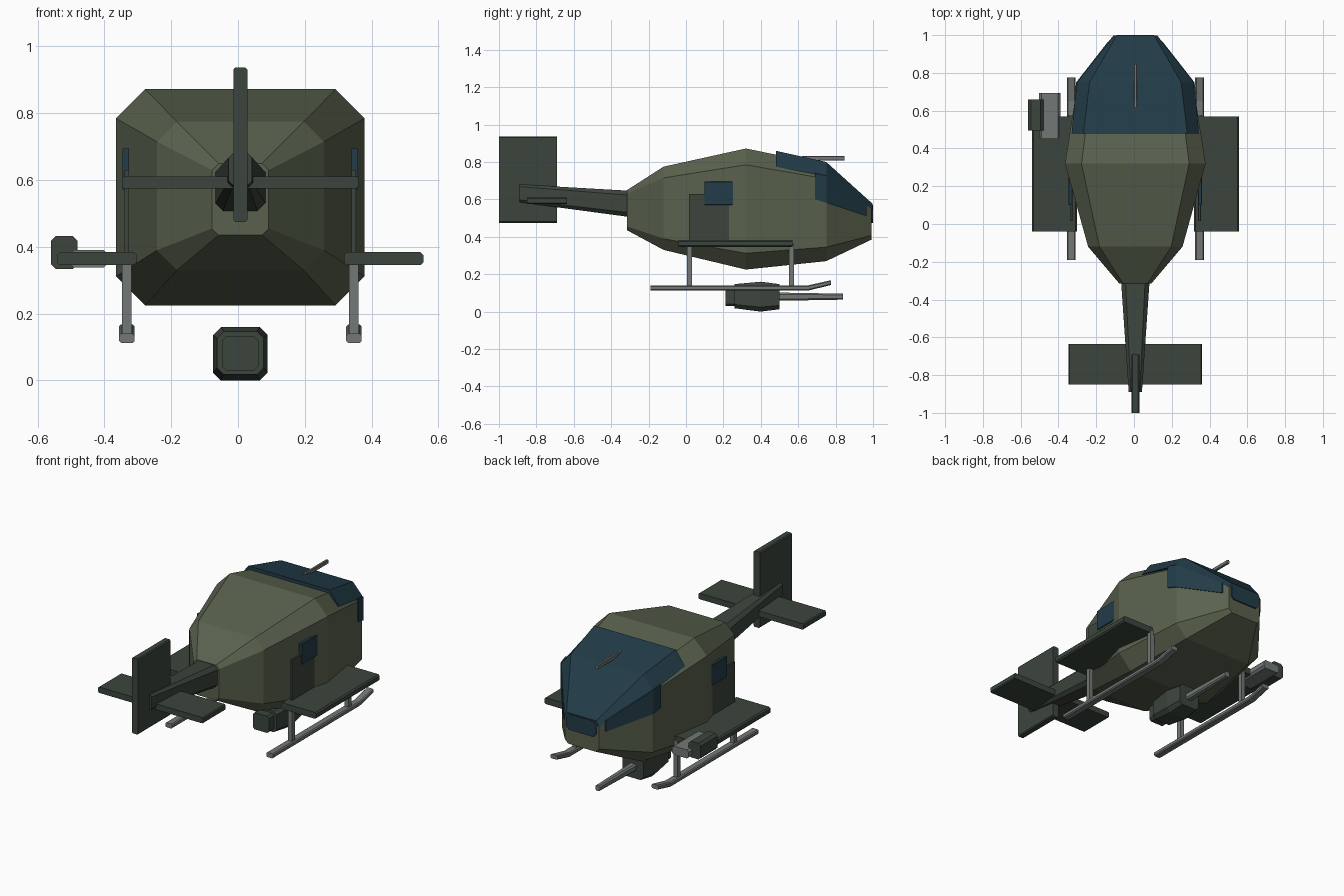
import bpy, bmesh

CX = 0.007  # the airframe sits a touch right of centre because of the side gun


def material(name, rgb):
    m = bpy.data.materials.new(name)
    m.diffuse_color = (*rgb, 1)
    return m


OLIVE = material("olive", (0.10, 0.12, 0.075))
DARK = material("dark_green", (0.045, 0.06, 0.047))
GLASS = material("glass", (0.016, 0.045, 0.065))
METAL = material("metal", (0.17, 0.19, 0.18))


def loft(name, sections, mat):
    """Skin a list of (y, ring of (x, z)) sections and cap both ends."""
    bm = bmesh.new()
    rings = [[bm.verts.new((x + CX, y, z)) for x, z in ring] for y, ring in sections]
    n = len(rings[0])
    for a, b in zip(rings, rings[1:]):
        for i in range(n):
            bm.faces.new((a[i], a[(i + 1) % n], b[(i + 1) % n], b[i]))
    bm.faces.new(rings[0])
    bm.faces.new(rings[-1])
    bmesh.ops.recalc_face_normals(bm, faces=bm.faces)
    me = bpy.data.meshes.new(name)
    bm.to_mesh(me)
    bm.free()
    me.materials.append(mat)
    ob = bpy.data.objects.new(name, me)
    bpy.context.collection.objects.link(ob)
    return ob


def octa(hx, z0, z1, c, x=0.0):
    """Rectangle with chamfered corners."""
    return [(x - hx, z0 + c), (x - hx + c, z0), (x + hx - c, z0), (x + hx, z0 + c),
            (x + hx, z1 - c), (x + hx - c, z1), (x - hx + c, z1), (x - hx, z1 - c)]


def box(name, x0, x1, y0, y1, z0, z1, mat, c=0.006):
    ring = octa((x1 - x0) / 2, z0, z1, c, (x0 + x1) / 2)
    return loft(name, [(y0, ring), (y1, ring)], mat)


# Fuselage and tail boom
loft("fuselage", [(-0.315, octa(0.085, 0.435, 0.65, 0.02)),
                  (-0.12, octa(0.25, 0.33, 0.775, 0.06)),
                  (0.32, octa(0.372, 0.225, 0.872, 0.087)),
                  (0.75, octa(0.305, 0.27, 0.785, 0.075)),
                  (0.992, octa(0.115, 0.385, 0.57, 0.022))], OLIVE)
loft("tail_boom", [(-0.89, octa(0.035, 0.585, 0.68, 0.012)),
                   (-0.28, octa(0.077, 0.503, 0.645, 0.024))], DARK)
box("tail_fin", -0.021, 0.021, -1.0, -0.69, 0.475, 0.937, DARK)
box("tailplane", -0.354, 0.354, -0.85, -0.635, 0.575, 0.611, DARK)


# Windshield over the roof, with the nose window
def roof(w, z, wt, zt):
    return [(-w, z), (w, z), (wt, zt), (-wt, zt)]


loft("windshield", [(0.48, roof(0.337, 0.775, 0.275, 0.86)),
                    (0.75, roof(0.312, 0.722, 0.242, 0.80)),
                    (0.997, roof(0.117, 0.545, 0.10, 0.577))], GLASS)
box("nose_window", -0.10, 0.10, 0.98, 1.0, 0.475, 0.57, GLASS, 0.018)
box("antenna", -0.008, 0.008, 0.62, 0.848, 0.808, 0.832, METAL, 0.003)

for s, side in ((-1, "left"), (1, "right")):
    # Side windows, following the hull
    def pane(x, z0, z1):
        return [(s * x, z0), (s * x, z1), (s * (x - 0.025), z1), (s * (x - 0.025), z0)]

    loft(side + "_front_window", [(0.69, pane(0.322, 0.60, 0.74)),
                                  (0.75, pane(0.313, 0.582, 0.727)),
                                  (0.965, pane(0.145, 0.51, 0.575))], GLASS)

    def sided(name, a, b, *rest):
        lo, hi = sorted((s * a, s * b))
        box(side + name, lo, hi, *rest)

    sided("_door", 0.333, 0.347, 0.015, 0.25, 0.36, 0.63, DARK, 0.002)
    sided("_door_window", 0.333, 0.353, 0.10, 0.25, 0.57, 0.695, GLASS, 0.002)
    # Stub wings
    sided("_wing", 0.31, 0.548, -0.04, 0.57, 0.345, 0.384, DARK, 0.008)
    # Landing skids and struts
    loft(side + "_skid", [(-0.19, octa(0.023, 0.112, 0.14, 0.006, s * 0.34)),
                          (0.65, octa(0.023, 0.112, 0.14, 0.006, s * 0.34)),
                          (0.775, octa(0.023, 0.142, 0.168, 0.006, s * 0.34))], METAL)
    for end, y in (("rear", 0.005), ("front", 0.55)):
        sided(f"_{end}_strut", 0.326, 0.354, y, y + 0.028, 0.125, 0.36, METAL, 0.004)

# Chin turret with barrel
loft("turret", [(0.26, octa(0.07, 0.018, 0.147, 0.02)),
                (0.40, octa(0.082, 0.0, 0.16, 0.024)),
                (0.50, octa(0.07, 0.013, 0.147, 0.02))], DARK)
box("turret_back", -0.054, 0.054, 0.21, 0.27, 0.03, 0.132, DARK, 0.012)
loft("turret_barrel", [(0.49, octa(0.022, 0.058, 0.102, 0.009)),
                       (0.84, octa(0.016, 0.064, 0.096, 0.007))], METAL)

# Side gun on the left wing
box("side_gun", -0.51, -0.397, 0.455, 0.693, 0.338, 0.39, METAL, 0.012)
box("side_gun_pod", -0.567, -0.487, 0.495, 0.66, 0.334, 0.432, DARK, 0.014)
